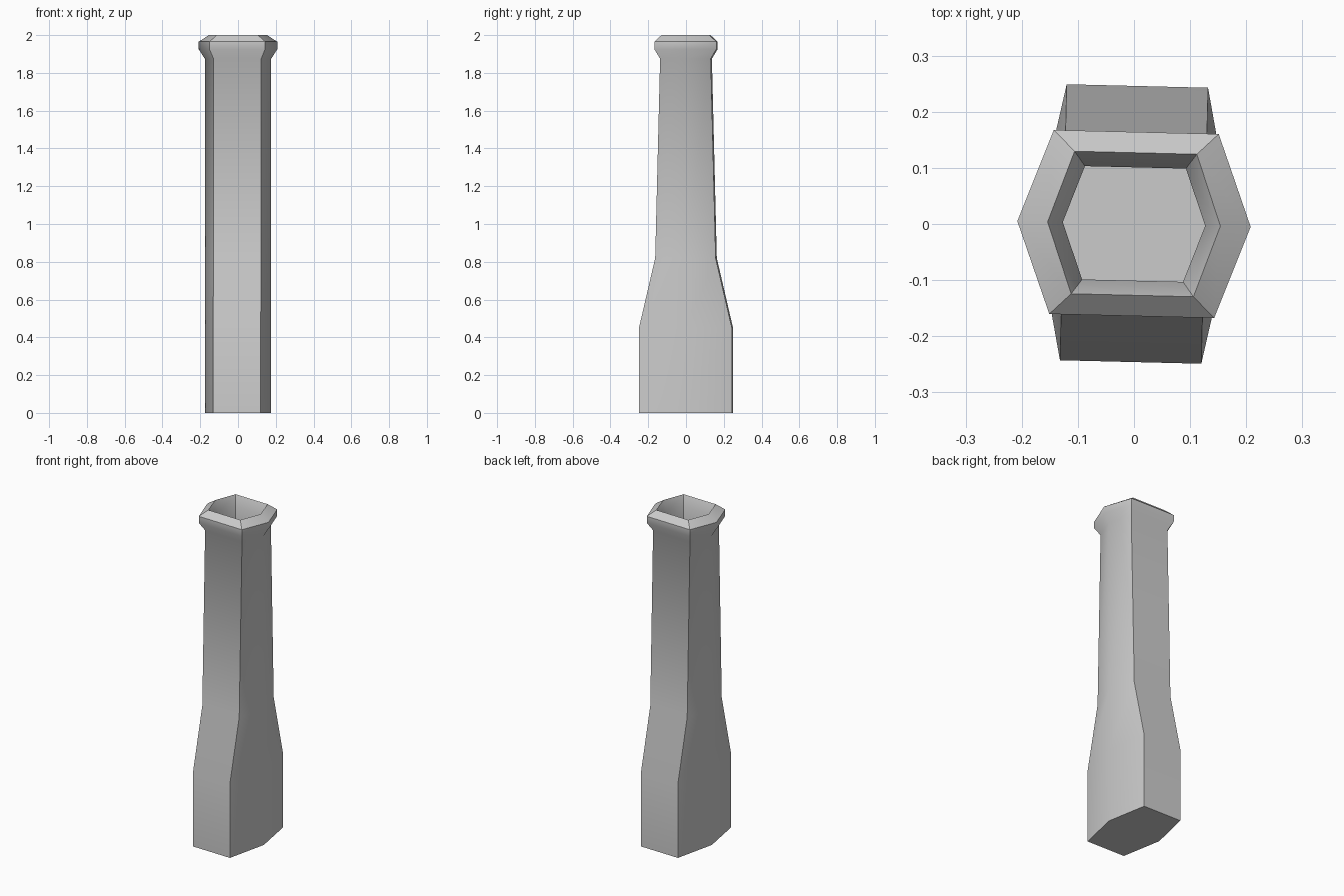
import bpy, bmesh
from math import radians
from mathutils import Matrix

cube = bpy.data.objects.get("Cube")
if cube:
    bpy.data.objects.remove(cube)

stone = bpy.data.materials.new("grey_stone")
stone.use_nodes = True
grey = (0.6, 0.6, 0.6, 1)
stone.diffuse_color = grey
stone.node_tree.nodes["Principled BSDF"].inputs["Base Color"].default_value = grey


def hexagon(bm, z, side, cx, cy):
    """Elongated hexagon: points at +-side, corners at (+-cx, +-cy)."""
    pts = [(side, 0), (cx, cy), (-cx, cy), (-side, 0), (-cx, -cy), (cx, -cy)]
    return [bm.verts.new((x, y, z)) for x, y in pts]


# Sections from the foot, up the shaft, over the rim and down into the opening
sections = [
    (0.00, 0.176, 0.126, 0.246),
    (0.45, 0.176, 0.126, 0.246),
    (0.82, 0.176, 0.126, 0.160),
    (1.875, 0.176, 0.126, 0.134),
    (1.925, 0.208, 0.147, 0.164),
    (1.965, 0.208, 0.147, 0.164),
    (2.00, 0.154, 0.109, 0.127),
    (1.94, 0.127, 0.090, 0.101),
    (1.80, 0.127, 0.090, 0.101),
]
bm = bmesh.new()
rings = [hexagon(bm, *s) for s in sections]
for low, high in zip(rings, rings[1:]):
    for i in range(6):
        j = (i + 1) % 6
        bm.faces.new((low[i], low[j], high[j], high[i]))
bm.faces.new(rings[0][::-1])
bm.faces.new(rings[-1])
# The whole column is turned very slightly
bm.transform(Matrix.Rotation(radians(-1.4), 4, "Z"))
bmesh.ops.recalc_face_normals(bm, faces=bm.faces)

mesh = bpy.data.meshes.new("chimney_column")
bm.to_mesh(mesh)
bm.free()
mesh.materials.append(stone)
column = bpy.data.objects.new("chimney_column", mesh)
bpy.context.collection.objects.link(column)
bpy.context.view_layer.objects.active = column
column.select_set(True)
bpy.ops.object.shade_smooth_by_angle(angle=radians(42))
